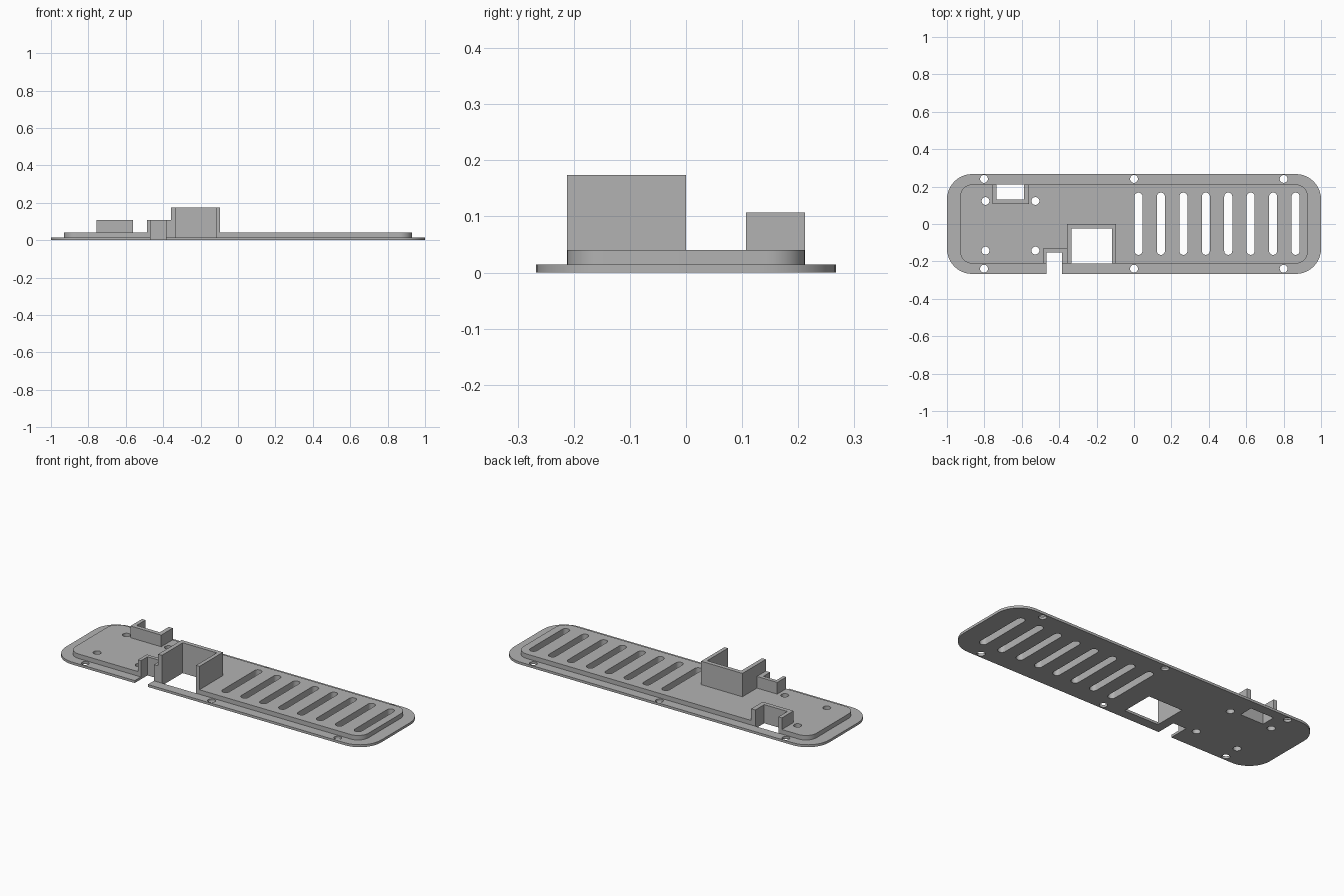
import bpy
import bmesh
from math import cos, sin, pi

default_cube = bpy.data.objects.get("Cube")
if default_cube:
    bpy.data.objects.remove(default_cube, do_unlink=True)

grey = bpy.data.materials.new("plain grey")
grey.use_nodes = True
grey.diffuse_color = (0.45, 0.45, 0.45, 1)
grey.node_tree.nodes["Principled BSDF"].inputs["Base Color"].default_value = grey.diffuse_color

BASE_TOP, STEP_TOP = 0.014, 0.04
STEP_Y = 0.212


def rounded(x0, x1, y0, y1, radius, steps=10):
    """Outline of a rectangle with rounded corners."""
    corners = [(x1 - radius, y1 - radius), (x0 + radius, y1 - radius),
               (x0 + radius, y0 + radius), (x1 - radius, y0 + radius)]
    outline = []
    for quarter, (cx, cy) in enumerate(corners):
        for i in range(steps + 1):
            angle = (quarter + i / steps) * pi / 2
            outline.append((cx + radius * cos(angle), cy + radius * sin(angle)))
    return outline


def box(x0, x1, y0, y1):
    return [(x0, y0), (x1, y0), (x1, y1), (x0, y1)]


def circle(x, y, radius=0.021, sides=32):
    return [(x + radius * cos(2 * pi * i / sides), y + radius * sin(2 * pi * i / sides))
            for i in range(sides)]


def extrude(name, outlines, bottom, top):
    """Extrude one or more flat outlines into a single object."""
    bm = bmesh.new()
    for outline in outlines:
        face = bm.faces.new([bm.verts.new((x, y, bottom)) for x, y in outline])
        result = bmesh.ops.extrude_face_region(bm, geom=[face])
        moved = [v for v in result["geom"] if isinstance(v, bmesh.types.BMVert)]
        bmesh.ops.translate(bm, verts=moved, vec=(0, 0, top - bottom))
    bmesh.ops.recalc_face_normals(bm, faces=bm.faces)
    mesh = bpy.data.meshes.new(name)
    bm.to_mesh(mesh)
    bm.free()
    mesh.materials.append(grey)
    obj = bpy.data.objects.new(name, mesh)
    bpy.context.collection.objects.link(obj)
    return obj


def select(obj):
    bpy.ops.object.select_all(action="DESELECT")
    obj.select_set(True)
    bpy.context.view_layer.objects.active = obj


def cut(obj, outlines):
    """Cut outlines straight through an object."""
    cutter = extrude("cutter", outlines, -0.1, 0.1)
    cutter.hide_render = True
    modifier = obj.modifiers.new("openings", "BOOLEAN")
    modifier.operation = "DIFFERENCE"
    modifier.solver = "EXACT"
    modifier.object = cutter
    select(obj)
    bpy.ops.object.modifier_apply(modifier=modifier.name)
    bpy.data.objects.remove(cutter, do_unlink=True)
    bpy.ops.object.shade_smooth_by_angle(angle=pi / 6)


# Openings shared by both plates: vent slots, board holes and cable notch
slots = []
for i in range(8):
    x = 0.024 + 0.12 * i
    slots.append(rounded(x - 0.0215, x + 0.0215, -0.165, 0.168, 0.0214, 8))
board_holes = [circle(x, y) for x in (-0.794, -0.527) for y in (0.123, -0.142)]
notch = box(-0.468, -0.385, -0.3, -0.152)
shared = slots + board_holes + [notch]

# Flange with its screw holes and two windows
flange = extrude("base_flange", [rounded(-1, 1, -0.267, 0.267, 0.135)], 0, BASE_TOP)
screw_holes = [circle(x, y) for x in (-0.802, 0, 0.8) for y in (0.241, -0.239)]
cut(flange, shared + screw_holes + [box(-0.334, -0.118, -STEP_Y, -0.024),
                                    box(-0.735, -0.588, 0.131, STEP_Y)])

# Raised step, where the windows run out through the edge
step = extrude("raised_step", [rounded(-0.93, 0.93, -STEP_Y, STEP_Y, 0.067)],
               BASE_TOP, STEP_TOP)
cut(step, shared + [box(-0.334, -0.118, -0.25, -0.024),
                    box(-0.735, -0.588, 0.131, 0.25)])


def bracket(name, outer, inner, open_y, back_y, inner_y, top):
    """Three-sided wall around an opening."""
    (x0, x1), (i0, i1) = outer, inner
    outline = [(x0, open_y), (x0, back_y), (x1, back_y), (x1, open_y),
               (i1, open_y), (i1, inner_y), (i0, inner_y), (i0, open_y)]
    return extrude(name, [outline], STEP_TOP, top)


# Walls around the windows and notch
bracket("large_socket_wall", (-0.358, -0.096), (-0.334, -0.118), -STEP_Y, 0, -0.024, 0.174)
bracket("notch_wall", (-0.487, -0.358), (-0.468, -0.385), -STEP_Y, -0.131, -0.152, 0.107)
bracket("back_socket_wall", (-0.757, -0.562), (-0.735, -0.588), STEP_Y, 0.107, 0.131, 0.107)
